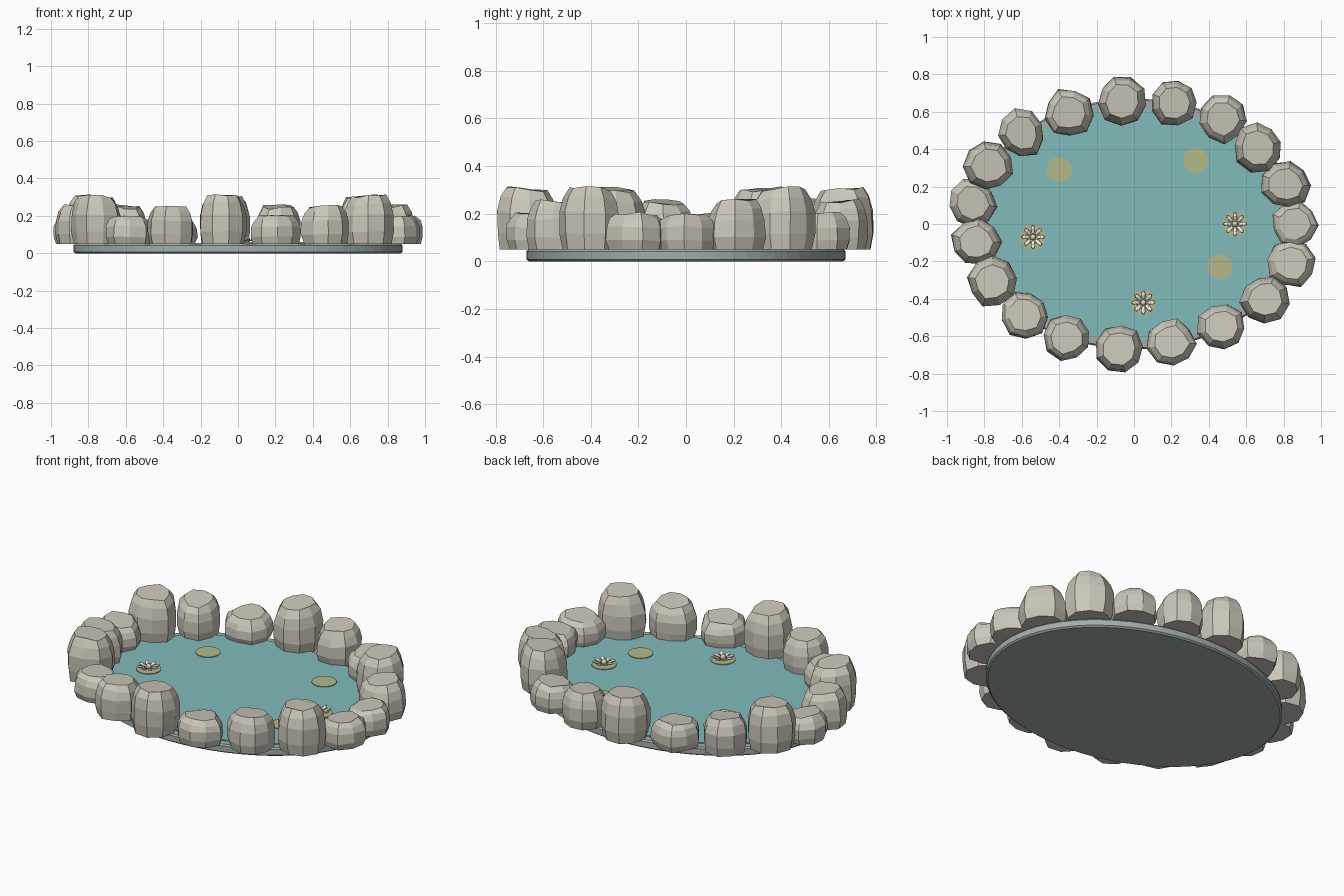
import bpy, bmesh, math, random
from mathutils import Vector

if "Cube" in bpy.data.objects:
    bpy.data.objects.remove(bpy.data.objects["Cube"])

random.seed(7)


def mat(name, c):
    m = bpy.data.materials.new(name)
    m.diffuse_color = (*c, 1)
    m.use_nodes = True
    m.node_tree.nodes["Principled BSDF"].inputs["Base Color"].default_value = m.diffuse_color
    return m


STONE = mat("stone_grey", (0.60, 0.57, 0.49))
BASIN = mat("basin_grey", (0.36, 0.42, 0.40))
WATER = mat("water_teal", (0.22, 0.50, 0.50))
PAD = mat("pad_green", (0.45, 0.48, 0.25))
PETAL = mat("petal_white", (0.88, 0.86, 0.80))
CORE = mat("core_yellow", (0.75, 0.68, 0.40))


def finish(bm, name, material):
    bmesh.ops.recalc_face_normals(bm, faces=bm.faces)
    me = bpy.data.meshes.new(name)
    bm.to_mesh(me)
    bm.free()
    me.materials.append(material)
    ob = bpy.data.objects.new(name, me)
    bpy.context.collection.objects.link(ob)
    return ob


def loft(bm, rings):
    """Skin a stack of equal-count point rings and cap both ends."""
    vs = [[bm.verts.new(p) for p in r] for r in rings]
    n = len(vs[0])
    for a, b in zip(vs, vs[1:]):
        for j in range(n):
            k = (j + 1) % n
            bm.faces.new((a[j], a[k], b[k], b[j]))
    bm.faces.new(vs[0][::-1])
    bm.faces.new(vs[-1])


def ellipse(rx, ry, z, n, cx=0, cy=0):
    return [(cx + rx * math.cos(2 * math.pi * j / n),
             cy + ry * math.sin(2 * math.pi * j / n), z) for j in range(n)]


def disc(name, rings, material, n, cx=0, cy=0):
    bm = bmesh.new()
    loft(bm, [ellipse(rx, ry, z, n, cx, cy) for rx, ry, z in rings])
    return finish(bm, name, material)


# basin slab and water sheet
disc("basin", [(0.87, 0.66, 0), (0.88, 0.67, 0.008), (0.88, 0.67, 0.042),
               (0.872, 0.662, 0.05)], BASIN, 64)
disc("water", [(0.83, 0.62, 0.04), (0.83, 0.62, 0.056)], WATER, 64)

# ring of stones: centres in counter-clockwise order, heights cycle in threes
centres = [(.86, 0), (.81, .21), (.665, .41), (.475, .565), (.215, .65),
           (-.065, .66), (-.35, .595), (-.6, .485), (-.775, .31),
           (-.865, .115), (-.845, -.1), (-.76, -.31), (-.585, -.485),
           (-.355, -.605), (-.08, -.665), (.2, -.63), (.47, -.55),
           (.7, -.4), (.84, -.21)]
tops = (0.195, 0.25, 0.305)
profile = ((0, 0.90), (0.25, 0.99), (0.6, 0.98), (0.83, 0.87), (1, 0.68))


def stone(i, cx, cy):
    n, h = 9, tops[i % 3] - 0.05
    out = Vector((cx / 0.86 ** 2, cy / 0.66 ** 2)).normalized()
    ph = random.uniform(0, 6.28)
    wob = [random.uniform(0.92, 1.1) for _ in range(n)]
    rings = []
    for t, s in profile:
        ring = []
        for j in range(n):
            a = ph + 2 * math.pi * j / n
            r = 0.128 * s * wob[j] * random.uniform(0.97, 1.03)
            dx, dy = r * math.cos(a), r * math.sin(a)
            z = 0.05 + h * t
            if t > 0:  # uneven courses, crown leaning to the pond
                z += t * (random.uniform(-0.008, 0.006)
                          + 0.10 * (dx * out.x + dy * out.y))
            ring.append((cx + dx, cy + dy, z))
        rings.append(ring)
    bm = bmesh.new()
    loft(bm, rings)
    return finish(bm, f"rim_stone_{i + 1}", STONE)


for i, (x, y) in enumerate(centres):
    stone(i, x, y)

# lily pads just proud of the water
pads = [(-.4, .29), (.33, .34), (.46, -.23), (-.54, -.07), (.54, 0), (.05, -.42)]
for i, (x, y) in enumerate(pads):
    disc(f"lily_pad_{i + 1}", [(0.068, 0.068, 0.05), (0.068, 0.068, 0.06)],
         PAD, 20, x, y)


# lily flowers: eight upturned petals round a small core
def flower(i, cx, cy):
    bm = bmesh.new()
    for k in range(8):
        a = 2 * math.pi * k / 8
        c, s = math.cos(a), math.sin(a)
        new = bmesh.ops.create_icosphere(bm, subdivisions=1, radius=1)["verts"]
        for v in new:
            u, w = 0.041 + 0.026 * v.co.x, 0.0125 * v.co.y
            z = 0.073 + 0.006 * v.co.z + 0.25 * (u - 0.041)
            v.co = (cx + u * c - w * s, cy + u * s + w * c, z)
    finish(bm, f"lily_petals_{i}", PETAL)
    bm = bmesh.new()
    for v in bmesh.ops.create_uvsphere(bm, u_segments=10, v_segments=6,
                                       radius=0.016)["verts"]:
        v.co += Vector((cx, cy, 0.072))
    finish(bm, f"lily_core_{i}", CORE)


for i, (x, y) in enumerate(pads[3:]):
    flower(i + 1, x, y)
